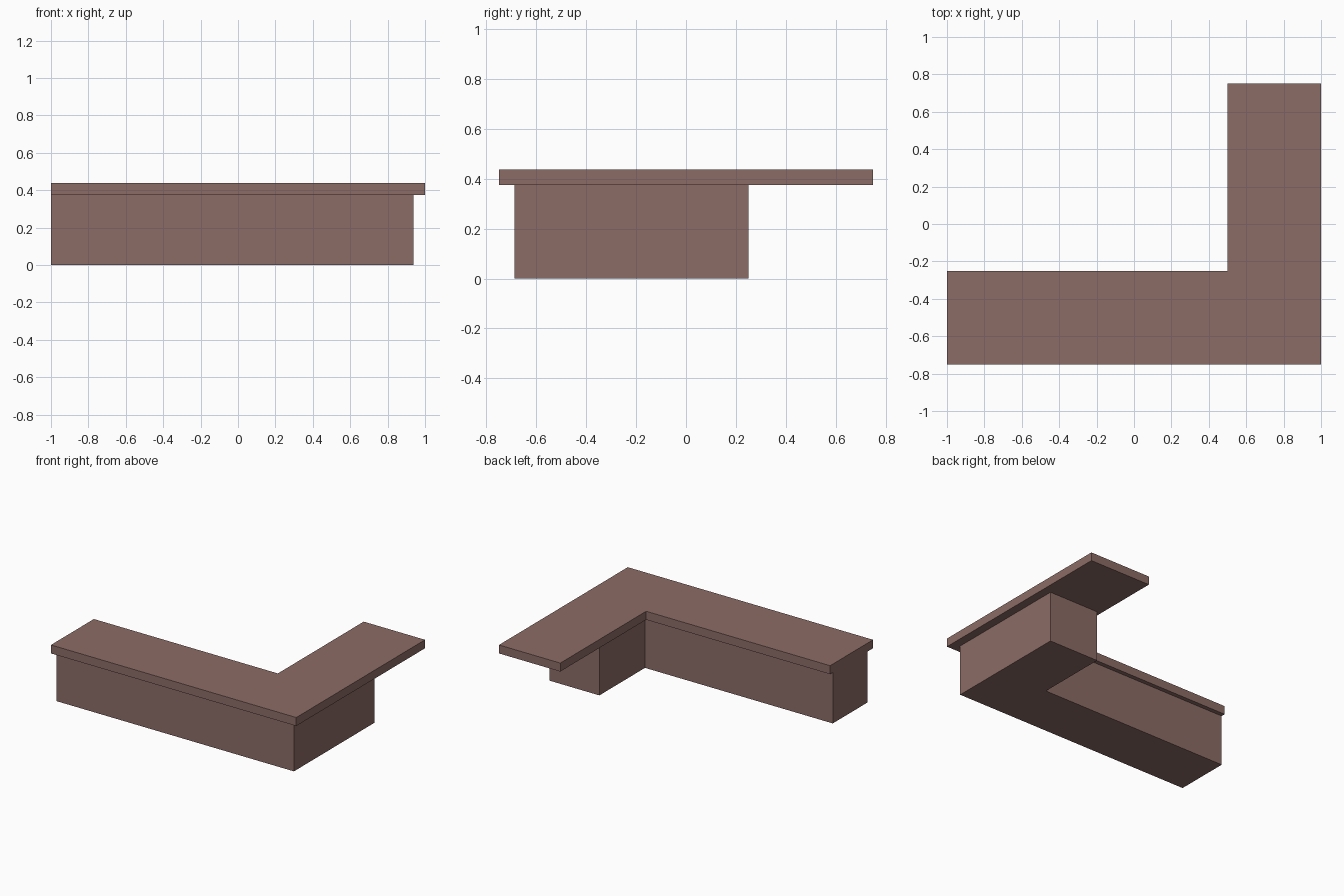
import bpy
import bmesh

cube = bpy.data.objects.get("Cube")
if cube:
    bpy.data.objects.remove(cube, do_unlink=True)

# Single brown finish
brown = bpy.data.materials.new("dusty_brown")
brown.use_nodes = True
colour = (0.262, 0.150, 0.133, 1.0)
brown.diffuse_color = colour
bsdf = brown.node_tree.nodes["Principled BSDF"]
bsdf.inputs["Base Color"].default_value = colour
bsdf.inputs["Roughness"].default_value = 0.8


def extruded_l(name, left, right, front, back, inner_x, inner_y, z0, z1):
    """L-shaped outline extruded from z0 to z1."""
    outline = [(left, front), (right, front), (right, back),
               (inner_x, back), (inner_x, inner_y), (left, inner_y)]
    bm = bmesh.new()
    face = bm.faces.new([bm.verts.new((x, y, z0)) for x, y in outline])
    ext = bmesh.ops.extrude_face_region(bm, geom=[face], use_keep_orig=True)
    top = [g for g in ext["geom"] if isinstance(g, bmesh.types.BMVert)]
    bmesh.ops.translate(bm, verts=top, vec=(0, 0, z1 - z0))
    bmesh.ops.recalc_face_normals(bm, faces=bm.faces[:])
    mesh = bpy.data.meshes.new(name)
    bm.to_mesh(mesh)
    bm.free()
    mesh.materials.append(brown)
    obj = bpy.data.objects.new(name, mesh)
    bpy.context.collection.objects.link(obj)
    return obj


# Counter body, set back under the top, with a short return arm
extruded_l("counter_base", -1.0, 0.9375, -0.6875, 0.25,
           0.53125, -0.28125, 0.0, 0.375)

# Counter top, overhanging the body and running past the return arm
extruded_l("counter_top", -1.0, 1.0, -0.75, 0.75,
           0.5, -0.25, 0.375, 0.4375)
